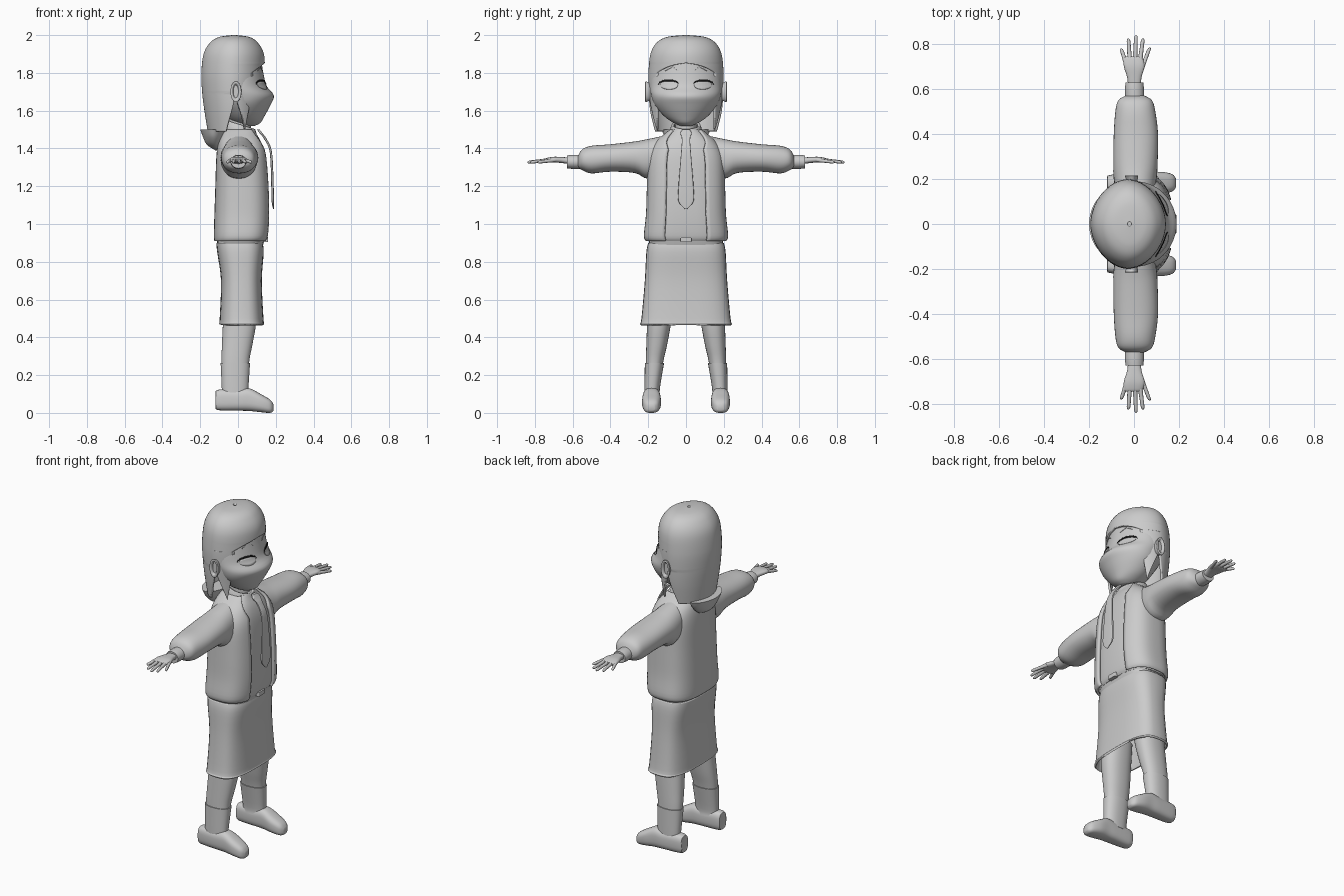
import bpy, bmesh
from math import sin, cos, pi, radians, sqrt
from mathutils import Vector
from mathutils.bvhtree import BVHTree

default = bpy.data.objects.get("Cube")
if default:
    bpy.data.objects.remove(default)


def material(name, value):
    mat = bpy.data.materials.new(name)
    mat.use_nodes = True
    color = (value, value, value, 1)
    mat.diffuse_color = color
    mat.node_tree.nodes["Principled BSDF"].inputs["Base Color"].default_value = color
    return mat


grey = material("plain grey", 0.6)
dark = material("lash black", 0.01)


def upright(a, b, h):
    return (a, b, h)


def finish(name, bm, mat, thick=0):
    """Turn a bmesh into a smooth shaded object, optionally with thickness."""
    bmesh.ops.remove_doubles(bm, verts=bm.verts, dist=0.0002)
    bmesh.ops.recalc_face_normals(bm, faces=bm.faces)
    mesh = bpy.data.meshes.new(name)
    bm.to_mesh(mesh)
    bm.free()
    mesh.shade_smooth()
    mesh.set_sharp_from_angle(angle=radians(45))
    mesh.materials.append(mat)
    obj = bpy.data.objects.new(name, mesh)
    bpy.context.collection.objects.link(obj)
    if thick:
        mod = obj.modifiers.new("thickness", "SOLIDIFY")
        mod.thickness = thick
    return obj


def smooth_keys(keys, steps):
    """Catmull-Rom interpolation of the section table."""
    keys = [k if len(k) == 5 else (k[0], k[1], k[2], -k[3], k[3]) for k in keys]
    out = []
    for i in range(len(keys) - 1):
        quad = [Vector(keys[max(0, min(len(keys) - 1, i + j))]) for j in (-1, 0, 1, 2)]
        p, q, r, s = quad
        for j in range(steps):
            t = j / steps
            out.append(q + (r - p) * t / 2 + (p * 2 - q * 5 + r * 4 - s) * t * t / 2
                       + (q * 3 - p - r * 3 + s) * t ** 3 / 2)
    return out + [Vector(keys[-1])]


def loft(name, keys, place=upright, n=2, seg=36, steps=4, span=None, caps=True, thick=0):
    """Skin superellipse sections (position, a range, b range); span gives a partial arc in degrees."""
    bm = bmesh.new()
    rings = []
    for h, a0, a1, b0, b1 in smooth_keys(keys, steps):
        start, end = span(h) if span else (0, 360)
        ring = []
        for i in range(seg + 1 if span else seg):
            t = radians(start + (end - start) * i / seg)
            c, s = [(1 if v > 0 else -1) * abs(v) ** (2 / n) for v in (cos(t), sin(t))]
            co = place((a0 + a1 + (a1 - a0) * c) / 2, (b0 + b1 + (b1 - b0) * s) / 2, h)
            ring.append(bm.verts.new(co))
        rings.append(ring)
    for low, high in zip(rings, rings[1:]):
        for i in range(seg):
            j = (i + 1) % len(low)
            bm.faces.new((low[i], low[j], high[j], high[i]))
    if caps and not span:
        bm.faces.new(rings[0])
        bm.faces.new(rings[-1])
    return finish(name, bm, grey, thick)


# Skirt, belt and buckle
loft("skirt", [(.47, -.1, .14, .245), (.5, -.097, .135, .236), (.7, -.09, .126, .218),
               (.85, -.11, .136, .21), (.9, -.115, .13, .2)], n=3, caps=False, thick=.012)
loft("belt", [(.88, -.11, .13, .195), (.93, -.11, .145, .195)], n=3)
loft("buckle", [(.905, .13, .16, .03), (.93, .13, .16, .03)], n=8)

# Shirt and open jacket share one torso shape
torso = [(.91, -.125, .155, .213), (.94, -.128, .167, .223), (1.05, -.125, .174, .212),
         (1.2, -.12, .17, .207), (1.35, -.115, .158, .2), (1.43, -.105, .137, .165),
         (1.48, -.085, .11, .11), (1.5, -.07, .1, .085)]
loft("shirt", [(h, a + .014, b - .014, c - .014) for h, a, b, c in torso], n=2.8)


def jacket_span(z):
    opening = 23 + 300 * max(0, z - 1.4)
    return opening, 360 - opening


loft("jacket", torso, n=2.8, seg=48, span=jacket_span, thick=.016)

# Neck, sloping collar, hood flap and necktie
loft("neck", [(1.46, -.05, .07, .055), (1.58, -.05, .07, .055)])
loft("collar", [(1.47, -.085, .1, .085), (1.5, -.08, .1, .085), (1.53, -.07, .09, .075)],
     place=lambda a, b, h: (a, b, h - .3 * a), caps=False, thick=.014)
loft("hood", [(1.39, -.12, -.09, .02), (1.42, -.165, -.08, .07), (1.46, -.185, -.07, .11),
              (1.5, -.2, -.06, .13)], n=1.8)
loft("necktie", [(1.08, .186, .19, .006), (1.12, .178, .19, .04), (1.2, .176, .189, .04),
                 (1.38, .168, .18, .026), (1.45, .138, .152, .022), (1.48, .115, .13, .03),
                 (1.5, .1, .115, .02)], n=4, seg=16)

# Head with pointed muzzle
head = loft("head", [(1.52, .03, .09, .03), (1.535, -.02, .118, .065), (1.57, -.06, .14, .115),
                     (1.63, -.1, .172, .165), (1.68, -.13, .19, .184), (1.73, -.14, .152, .19),
                     (1.8, -.14, .134, .185), (1.9, -.13, .115, .165), (1.95, -.1, .08, .12)],
            n=1.9, seg=64)

# Hair shell with face opening, and the front locks
hair = [(1.49, -.16, .09, .17), (1.6, -.178, .125, .19), (1.7, -.19, .138, .198),
        (1.8, -.194, .142, .199), (1.9, -.182, .137, .188), (1.96, -.148, .105, .155),
        (1.99, -.1, .06, .1), (2, -.03, -.01, .01)]


def hair_span(z):
    if z > 1.7:
        edge = 52 * min(1, max(0, (1.85 - z) / .05)) ** .5
    else:
        edge = 82 + 110 * (1.7 - z)
    return edge, 360 - edge


loft("hair", hair, n=1.85, seg=64, steps=12, span=hair_span, thick=.012)
for side, label in ((1, "left"), (-1, "right")):
    loft(label + "_front_lock", [(1.5, -.15, .1, .185)] + hair[1:4], n=1.85, seg=10, steps=8,
         place=lambda a, b, h: (a, side * b, h), thick=.012,
         span=lambda z: (58 - 30 * (z - 1.5), 58 + 28 * min(1, (z - 1.5) / .18)))

# Face details laid on the head surface
head_tree = BVHTree.FromPolygons([v.co for v in head.data.vertices],
                                 [p.vertices for p in head.data.polygons])


def plate(name, center, half, bottom, top, mat, lift):
    """Thin patch between two curves over u in -1..1, projected on the face."""
    bm = bmesh.new()
    columns = []
    for i in range(25):
        u = i / 12 - 1
        column = []
        for j in range(5):
            z = bottom(u) + (top(u) - bottom(u)) * j / 4
            hit = head_tree.ray_cast(Vector((1, center + half * u, z)), Vector((-1, 0, 0)))[0]
            column.append(bm.verts.new(hit + Vector((lift, 0, 0))))
        columns.append(column)
    for p, q in zip(columns, columns[1:]):
        for j in range(4):
            bm.faces.new((p[j], q[j], q[j + 1], p[j + 1]))
    finish(name, bm, mat, .003)


def arch(u):
    return sqrt(max(0, 1 - u * u))


for side, label in ((1, "left"), (-1, "right")):
    plate(label + "_eye", side * .09, .048, lambda u: 1.737 - .024 * arch(u),
          lambda u: 1.737 + .02 * arch(u), grey, .003)
    plate(label + "_eyelash", side * .092, .055, lambda u: 1.738 + .018 * arch(u),
          lambda u: 1.74 + .026 * arch(u), dark, .006)
    plate(label + "_eyebrow", side * .075, .035, lambda u: 1.81 + .02 * (1 - abs(u)),
          lambda u: 1.812 + .024 * (1 - abs(u)), grey, .004)

# Paired limbs
for side, label in ((1, "left"), (-1, "right")):
    def sideways(a, b, h):
        return (a, side * h, b)

    def standing(a, b, h):
        return (a, side * b, h)

    def lengthwise(a, b, h):
        return (h, side * a, b)

    loft(label + "_ear", [(.17, -.03, .01, 1.66, 1.74), (.2, -.036, .016, 1.65, 1.75),
                          (.214, -.04, .018, 1.645, 1.755), (.215, -.03, .008, 1.66, 1.745),
                          (.203, -.025, .002, 1.668, 1.735)], sideways, seg=24)
    # Sleeve, cuff and hand
    loft(label + "_sleeve", [(.08, -.07, .08, 1.27, 1.475), (.2, -.09, .1, 1.24, 1.45),
                             (.27, -.092, .105, 1.27, 1.437), (.4, -.09, .107, 1.277, 1.422),
                             (.5, -.083, .095, 1.268, 1.414), (.55, -.07, .08, 1.285, 1.395),
                             (.572, -.035, .045, 1.3, 1.36)], sideways, n=2.2)
    loft(label + "_cuff", [(.55, -.038, .045, 1.292, 1.366), (.6, -.04, .044, 1.292, 1.366),
                           (.63, -.037, .042, 1.295, 1.363)], sideways)
    loft(label + "_palm", [(.6, -.026, .03, 1.313, 1.35), (.65, -.03, .033, 1.322, 1.354),
                           (.7, -.045, .047, 1.326, 1.356), (.735, -.046, .04, 1.325, 1.35),
                           (.745, -.04, .03, 1.33, 1.344)], sideways, n=2.6, seg=24)
    for digit, root, tip, base, reach in (("thumb", .034, .07, .69, .785),
                                          ("index_finger", .026, .04, .72, .825),
                                          ("middle_finger", .004, .009, .72, .84),
                                          ("ring_finger", -.018, -.025, .72, .825),
                                          ("little_finger", -.037, -.057, .72, .78)):
        rows = []
        for f, r in ((0, .011), (.5, .009), (.9, .008), (1, .003)):
            x, z = root + (tip - root) * f, 1.339 - .012 * f
            rows.append((base + (reach - base) * f, x - r, x + r, z - r, z + r))
        loft(label + "_" + digit, rows, sideways, seg=12, steps=3)
    # Leg, sock and shoe
    loft(label + "_leg", [(.1, -.08, .05, .142, .215), (.26, -.087, .058, .122, .213),
                          (.36, -.085, .076, .1, .21), (.47, -.08, .095, .08, .206),
                          (.6, -.075, .1, .06, .2)], standing, n=2.3)
    loft(label + "_sock", [(.09, -.085, .055, .137, .22), (.13, -.086, .055, .138, .22),
                           (.265, -.092, .064, .116, .218)], standing, n=2.3)
    loft(label + "_shoe", [(-.117, .16, .205, .035, .1), (-.108, .145, .218, .015, .122),
                           (0, .137, .228, .012, .126), (.06, .135, .23, .01, .13),
                           (.12, .133, .232, .004, .1), (.17, .145, .222, 0, .07),
                           (.188, .165, .2, .012, .045)], lengthwise, n=2.8)
